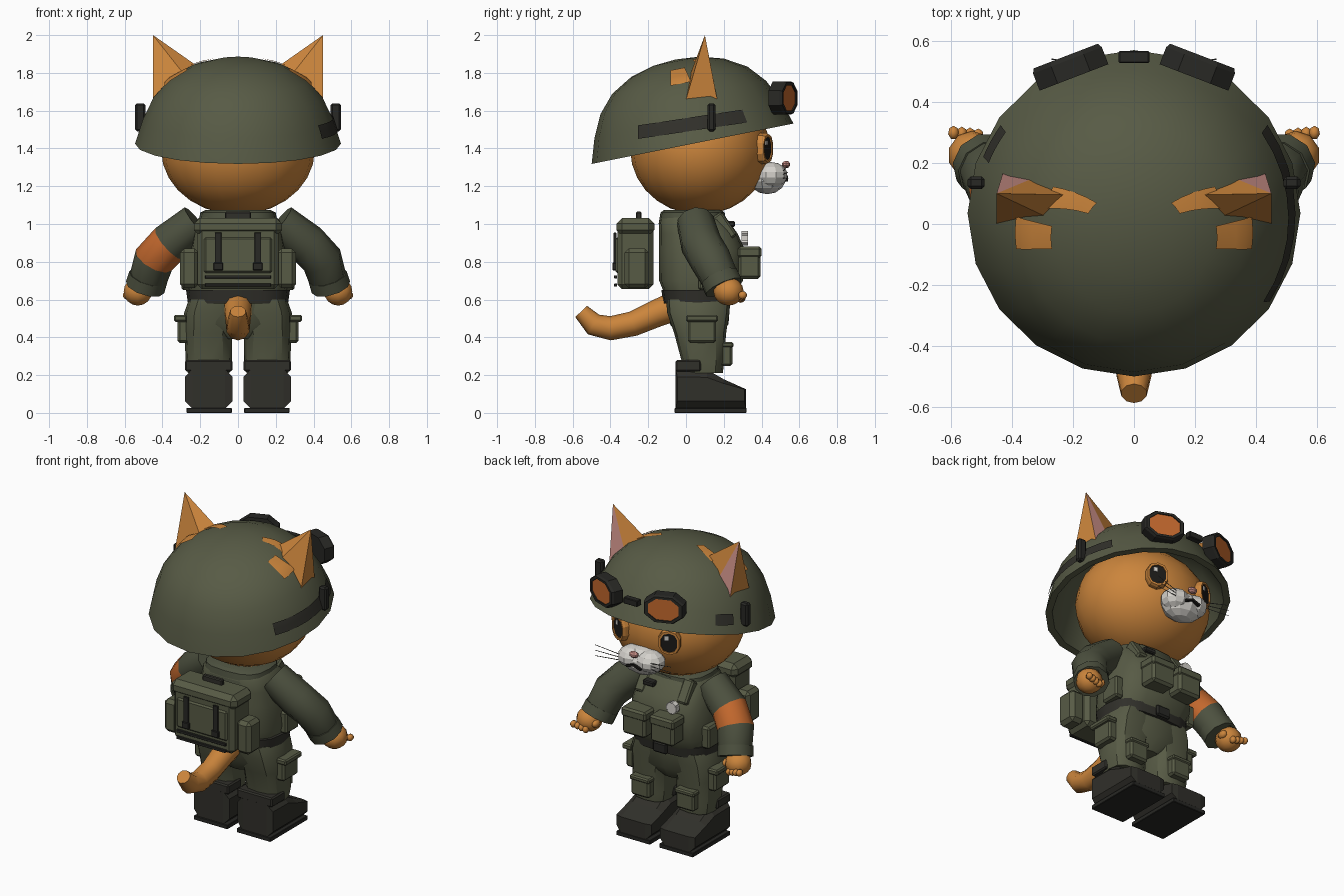
import bpy, bmesh, math
from mathutils import Matrix, Vector

if "Cube" in bpy.data.objects:
    bpy.data.objects.remove(bpy.data.objects["Cube"])

def mat(name, r, g, b):
    m = bpy.data.materials.new(name)
    m.diffuse_color = (r, g, b, 1)
    m.use_nodes = True
    m.node_tree.nodes["Principled BSDF"].inputs["Base Color"].default_value = m.diffuse_color
    return m

GREEN = mat("olive", .096, .104, .060)
DEEP = mat("deep olive", .074, .082, .050)
DARK = mat("charcoal", .030, .029, .023)
RUBBER = mat("dark rubber", .021, .021, .018)
BLACK = mat("black", .011, .010, .009)
FUR = mat("ginger fur", .60, .235, .045)
AMBER = mat("burnt orange", .55, .140, .027)
PINK = mat("pink", .58, .27, .24)
WHITE = mat("off white", .66, .64, .60)
GREY = mat("grey", .12, .12, .11)

def make(name, verts, faces, mats, smooth=0, bevel=0, M=None, rule=None):
    me = bpy.data.meshes.new(name)
    bm = bmesh.new()
    vs = [bm.verts.new((M @ Vector(v)) if M else v) for v in verts]
    for i, f in enumerate(faces):
        face = bm.faces.new([vs[k] for k in f])
        face.material_index = rule(i) if rule else 0
    bmesh.ops.remove_doubles(bm, verts=bm.verts, dist=1e-5)
    bmesh.ops.recalc_face_normals(bm, faces=bm.faces)
    if bevel:
        bmesh.ops.bevel(bm, geom=bm.edges[:], offset=bevel, segments=1, affect='EDGES', profile=.5)
    bm.to_mesh(me)
    bm.free()
    for m in (mats if isinstance(mats, (list, tuple)) else [mats]):
        me.materials.append(m)
    if smooth:
        me.polygons.foreach_set("use_smooth", [True] * len(me.polygons))
        me.set_sharp_from_angle(angle=math.radians(smooth))
    ob = bpy.data.objects.new(name, me)
    bpy.context.scene.collection.objects.link(ob)

def box(name, c, size, m, bevel=.01, rot=None):
    v = [(x * size[0] / 2, y * size[1] / 2, z * size[2] / 2)
         for x in (-1, 1) for y in (-1, 1) for z in (-1, 1)]
    f = [(0, 1, 3, 2), (4, 6, 7, 5), (0, 4, 5, 1), (2, 3, 7, 6), (0, 2, 6, 4), (1, 5, 7, 3)]
    make(name, v, f, m, 0, bevel, Matrix.Translation(c) @ (rot or Matrix()))

def skin(name, rings, m, smooth=0, rule=None, caps=True, M=None):
    n = len(rings[0])
    v = [p for r in rings for p in r]
    f = [(i * n + k, i * n + (k + 1) % n, (i + 1) * n + (k + 1) % n, (i + 1) * n + k)
         for i in range(len(rings) - 1) for k in range(n)]
    if caps:
        f += [tuple(range(n)), tuple(range(len(v) - n, len(v)))]
    make(name, v, f, m, smooth, 0, M, (lambda i: rule(i // n)) if rule else None)

def power(t, e):
    return math.copysign(abs(t) ** e, t)

def loft(name, rows, m, n=16, e=.7, smooth=35):
    """Rows are z, centre x, centre y, radius x, radius y."""
    rings = [[(cx + rx * power(math.cos(2 * math.pi * k / n), e),
               cy + ry * power(math.sin(2 * math.pi * k / n), e), z) for k in range(n)]
             for z, cx, cy, rx, ry in rows]
    skin(name, rings, m, smooth)

def tube(name, path, radii, m, n=10, smooth=40, rule=None):
    P = [Vector(p) for p in path]
    rings = []
    for i, p in enumerate(P):
        d = (P[min(i + 1, len(P) - 1)] - P[max(i - 1, 0)]).normalized()
        a = d.cross(Vector((1, 0, 0) if abs(d.x) < .05 else (0, 1, 0))).normalized()
        b = d.cross(a)
        rings.append([p + radii[i] * (a * math.cos(2 * math.pi * k / n) + b * math.sin(2 * math.pi * k / n))
                      for k in range(n)])
    skin(name, rings, m, smooth, rule)

def ball(name, c, r, m, u=12, v=8, smooth=True):
    me = bpy.data.meshes.new(name)
    bm = bmesh.new()
    bmesh.ops.create_uvsphere(bm, u_segments=u, v_segments=v, radius=1,
                              matrix=Matrix.Translation(c) @ Matrix.Diagonal((*r, 1)))
    bm.to_mesh(me)
    bm.free()
    me.materials.append(m)
    me.polygons.foreach_set("use_smooth", [smooth] * len(me.polygons))
    bpy.context.scene.collection.objects.link(bpy.data.objects.new(name, me))

def framed_lens(name, M, rx, rz, depth, rim, frame, lens, n=8):
    """Many-sided rim along y with a recessed coloured lens."""
    def ring(k, y):
        return [(rx * k * power(math.cos(math.pi * (2 * i + 1) / n), .85), y,
                 rz * k * power(math.sin(math.pi * (2 * i + 1) / n), .9)) for i in range(n)]
    d = depth / 2
    skin(name, [ring(1, -d), ring(1, d * .6), ring(.93, d), ring(rim, d), ring(rim, d * .7)], frame, M=M)
    make(name + "_lens", ring(rim, d * .8), [tuple(range(n))], lens, M=M)

# Head
ball("head", (0, .075, 1.393), (.407, .37, .343), FUR, 20, 14)

# Helmet shell, tilted back
HM = Matrix.Translation((0, .035, 1.425)) @ Matrix.Rotation(math.radians(11.3), 4, 'X')
PROF = [(.545, 0), (.504, .13), (.447, .25), (.365, .343), (.25, .41), (.125, .445), (0, .455)]
inner = [(max(r - .04, 0), max(h - .04, 0)) for r, h in reversed(PROF)]
N = 20
skin("helmet", [[(r * math.cos(2 * math.pi * k / N), r * math.sin(2 * math.pi * k / N), h) for k in range(N)]
                for r, h in PROF[:-1] + [(1e-7, .455)] + inner + PROF[:1]], GREEN, 32, caps=False, M=HM)

def helmet_patch(name, s, a0, a1, t0, t1, m, tilt=0, turn=0, off=.004):
    """Thin plate following the helmet between two angles and two profile positions."""
    def pt(u, v):
        a = math.radians(a0 + (a1 - a0) * u + turn * v)
        t = t0 + (t1 - t0) * v + tilt * u
        i = min(int(t), 5)
        r, h = Vector(PROF[i]).lerp(Vector(PROF[i + 1]), t - i)
        return (s * (r + off) * math.cos(a), (r + off) * math.sin(a), h + off)
    rows = [[pt(k / 8, j / 4) for k in range(9)] for j in range(5)]
    f = [(j * 9 + k, j * 9 + k + 1, j * 9 + k + 10, j * 9 + k + 9) for j in range(4) for k in range(8)]
    make(name, [p for r in rows for p in r], f, m, 40, M=HM)

helmet_patch("side_strip", 1, -32, 35, .60, 1.15, DARK, -.22)
helmet_patch("front_strip", -1, 22, 35, .40, .88, DARK)

for s in (-1, 1):
    # Ears with pink inside, and the openings around them
    ear = [(.45, .1, 2.0), (.45, 0, 1.66), (.43, .165, 1.66), (.33, .15, 1.74), (.2, .095, 1.825), (.28, .02, 1.785)]
    make("ear", [(s * x, y, z) for x, y, z in ear],
         [(0, 1, 2), (0, 2, 3), (0, 3, 4), (0, 4, 5), (0, 5, 1), (1, 2, 3, 4, 5)],
         [FUR, PINK], rule=lambda i: int(i == 1))
    helmet_patch("ear_opening", s, -8, 8, 2.75, 3.85, FUR)
    helmet_patch("ear_root", s, 17, 32, 3.5, 4.65, FUR, 0, 13)
    box("helmet_clip", (s * .517, .135, 1.565), (.055, .042, .148), RUBBER, .01)
    # Goggles
    M = Matrix.Translation((s * .21, .515, 1.667)) @ Matrix.Rotation(-s * math.radians(21), 4, 'Z')
    framed_lens("goggle", M, .129, .094, .075, .77, RUBBER, AMBER)
    # Eyes with highlights
    R = Matrix.Rotation(-s * math.radians(24), 4, 'Z')
    M = Matrix.Translation((s * .168, .402, 1.40)) @ R
    framed_lens("eye", M, .068, .082, .075, .76, FUR, BLACK, 10)
    box("eye_shine", M @ Vector((.014, .033, .03)), (.022, .006, .026), WHITE, 0, R)
    # Whiskers
    for k in (-1, 0, 1):
        tube("whisker", [(s * .08, .51, 1.26 + k * .015), (s * .27, .54, 1.275 + k * .035)], [.003, .002], GREY, 4)
    ball("cheek", (s * .065, .45, 1.26), (.088, .088, .068), WHITE, 10, 7, False)
box("goggle_bridge", (0, .547, 1.665), (.10, .04, .04), RUBBER, .004)

# Muzzle
ball("muzzle", (0, .43, 1.245), (.135, .10, .087), WHITE, 10, 7, False)
ball("nose", (0, .53, 1.315), (.032, .022, .02), PINK, 8, 5, False)
for s in (-1, 1):
    box("mouth", (s * .025, .53, 1.24), (.055, .02, .014), BLACK, 0, Matrix.Rotation(s * .35, 4, 'Y'))

# Torso, collar, belt and hips
loft("torso", [(.62, 0, .07, .25, .18), (.70, 0, .08, .27, .222), (.86, 0, .085, .255, .228),
               (.95, 0, .065, .24, .208), (1.02, 0, .04, .22, .182), (1.05, 0, .035, .19, .165)], GREEN)
loft("collar", [(1.0, 0, .035, .21, .18), (1.06, 0, .035, .20, .17), (1.075, 0, .035, .17, .15)], DEEP)
loft("belt", [(.58, 0, .065, .265, .185), (.65, 0, .065, .275, .195)], DARK)
box("buckle", (0, .26, .615), (.10, .025, .07), RUBBER)
loft("hips", [(.39, 0, .07, .07, .10), (.47, 0, .07, .22, .155), (.60, 0, .065, .25, .17)], GREEN)

for s in (-1, 1):
    # Chest gear
    box("chest_pouch", (s * .10, .335, .785), (.165, .12, .15), GREEN, .015)
    box("pouch_flap", (s * .10, .337, .85), (.175, .125, .06), GREEN, .012)
    box("vest_strap", (s * .15, .20, .985), (.07, .07, .15), GREEN, .01, Matrix.Rotation(.6, 4, 'X'))
    box("side_pouch", (s * .27, .13, .72), (.06, .13, .14), GREEN, .012)
    # Arms, with a band on one
    arm = [(.22, .05, 1.01), (.365, .08, .895), (.445, .13, .81), (.478, .185, .70), (.483, .195, .67)]
    tube("arm", [(s * x, y, z) for x, y, z in arm], [.10, .11, .11, .10, .09], [DEEP, AMBER], 10,
         rule=lambda i, s=s: int(s < 0 and i == 1))
    tube("cuff", [(s * .475, .175, .72), (s * .492, .20, .665)], [.105, .106], DEEP, 10)
    # Hands
    ball("hand", (s * .53, .225, .643), (.079, .08, .075), FUR, 10, 8)
    for k in range(4):
        ball("finger", (s * (.51 + .027 * k), .29 + .003 * k, .605 + .006 * k), (.019, .024, .022), FUR, 7, 5)
    ball("thumb", (s * .465, .25, .64), (.022, .035, .025), FUR, 7, 5)
    # Trouser legs and pockets
    loft("leg", [(.21, s * .155, .09, .11, .105), (.27, s * .155, .09, .122, .112),
                 (.42, s * .158, .075, .125, .137), (.53, s * .145, .065, .14, .165),
                 (.60, s * .13, .065, .13, .17)], GREEN, 12)
    box("thigh_pocket", (s * .29, .085, .44), (.06, .15, .14), GREEN, .012)
    box("thigh_flap", (s * .305, .085, .50), (.07, .17, .035), GREEN, .008)
    box("knee_pocket", (s * .16, .215, .31), (.13, .06, .125), GREEN, .012)
    box("knee_flap", (s * .16, .22, .36), (.14, .062, .03), GREEN, .008)
    # Boots with sides tapered towards top and bottom
    side = [(-.055, .02), (-.055, .235), (.11, .23), (.20, .178), (.318, .125), (.318, .02)]
    skin("boot", [[(s * x, .13 + (y - .13) * ky, .125 + (z - .125) * kz) for y, z in side]
                  for x, ky, kz in ((.03, .95, .6), (.07, 1, 1), (.24, 1, 1), (.28, .95, .6))], DARK)
    box("boot_shaft", (s * .155, .012, .25), (.25, .135, .06), DARK, .008)
    box("sole", (s * .153, .13, .0135), (.24, .38, .027), RUBBER, .003)

# Chest badge and collar clip
for k in range(3):
    box("badge", (-.125, .312, .925), (.072, .035, .03), WHITE, 0, Matrix.Rotation(k * math.pi / 3, 4, 'Y'))
box("collar_clip", (.09, .235, 1.0), (.08, .05, .03), RUBBER, .006)

# Backpack
box("pack_body", (0, -.268, .84), (.43, .19, .37), GREEN, .025)
box("pack_lid", (0, -.268, .985), (.465, .20, .095), GREEN, .03)
box("pack_front_pocket", (0, -.345, .835), (.38, .055, .21), GREEN, .02)
box("pack_handle", (0, -.25, 1.045), (.14, .03, .04), DARK, .006)
for s in (-1, 1):
    box("pack_side_pocket", (s * .258, -.26, .765), (.10, .13, .21), GREEN, .022)
    box("pack_strap", (s * .105, -.376, .86), (.035, .014, .19), RUBBER, .002)
    box("pack_buckle", (s * .105, -.38, .775), (.05, .018, .04), RUBBER, .003)
for z in (.72, .677):
    box("pack_webbing", (0, -.372, z), (.35, .016, .017), RUBBER, .002)

# Tail
tube("tail", [(0, -.06, .565), (0, -.16, .525), (0, -.28, .472), (0, -.40, .448), (0, -.49, .468), (0, -.555, .537)],
     [.078, .072, .066, .064, .060, .043], FUR, 10)
